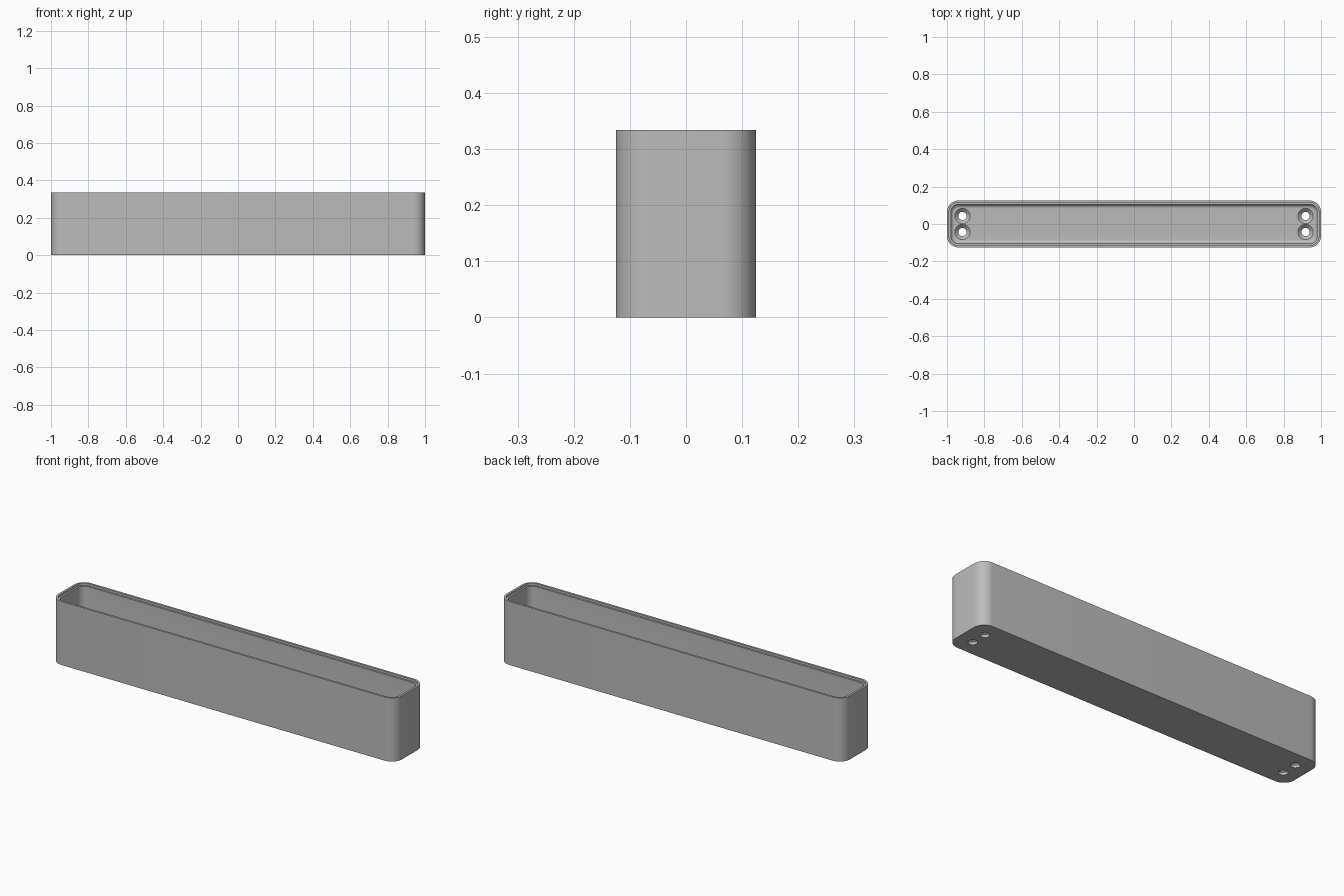
import bpy, bmesh, math

cube = bpy.data.objects.get("Cube")
if cube:
    bpy.data.objects.remove(cube, do_unlink=True)

LENGTH, DEPTH, HEIGHT = 2.0, 0.25, 0.334
CORNER, WALL, FLOOR, FILLET = 0.06, 0.021, 0.034, 0.02

grey = bpy.data.materials.new("plain grey")
grey.use_nodes = True
colour = (0.5, 0.5, 0.5, 1)
grey.diffuse_color = colour
grey.node_tree.nodes["Principled BSDF"].inputs["Base Color"].default_value = colour


def ring(bm, inset, z, steps=10):
    """Rounded rectangle of vertices, shrunk by inset."""
    r = CORNER - inset
    cx, cy = LENGTH / 2 - CORNER, DEPTH / 2 - CORNER
    verts = []
    for k, (sx, sy) in enumerate([(1, 1), (-1, 1), (-1, -1), (1, -1)]):
        for i in range(steps + 1):
            a = (k + i / steps) * math.pi / 2
            verts.append(bm.verts.new((sx * cx + r * math.cos(a), sy * cy + r * math.sin(a), z)))
    return verts


def skin(name, profile):
    """Closed solid lofted through (inset, height) rings."""
    bm = bmesh.new()
    rings = [ring(bm, d, z) for d, z in profile]
    n = len(rings[0])
    for low, high in zip(rings, rings[1:]):
        for i in range(n):
            j = (i + 1) % n
            bm.faces.new((low[i], low[j], high[j], high[i]))
    bm.faces.new(rings[0][::-1])
    bm.faces.new(rings[-1])
    return finish(name, bm)


def finish(name, bm):
    bmesh.ops.recalc_face_normals(bm, faces=bm.faces)
    mesh = bpy.data.meshes.new(name)
    bm.to_mesh(mesh)
    bm.free()
    mesh.materials.append(grey)
    obj = bpy.data.objects.new(name, mesh)
    bpy.context.collection.objects.link(obj)
    return obj


# Tray: outer wall, stepped rim, inner wall, rounded inner floor edge
profile = [(0, 0), (0, HEIGHT), (0.011, HEIGHT), (0.011, HEIGHT - 0.011), (WALL, HEIGHT - 0.011)]
for i in range(7):
    a = i / 6 * math.pi / 2
    profile.append((WALL + FILLET * (1 - math.cos(a)), FLOOR + FILLET * (1 - math.sin(a))))
tray = skin("tray", profile)

# Countersunk screw holes: two at each end
bm = bmesh.new()
SEGMENTS = 32
hole_profile = [(0.022, -0.02), (0.022, 0.014), (0.041, FLOOR - 0.002), (0.041, FLOOR + 0.015)]
for sx in (-1, 1):
    for sy in (-1, 1):
        loops = []
        for r, z in hole_profile:
            loops.append([bm.verts.new((sx * 0.917 + r * math.cos(t), sy * 0.043 + r * math.sin(t), z))
                          for t in (2 * math.pi * i / SEGMENTS for i in range(SEGMENTS))])
        for low, high in zip(loops, loops[1:]):
            for i in range(SEGMENTS):
                j = (i + 1) % SEGMENTS
                bm.faces.new((low[i], low[j], high[j], high[i]))
        bm.faces.new(loops[0][::-1])
        bm.faces.new(loops[-1])
cutter = finish("screw_hole_cutter", bm)
cutter.hide_render = True
cutter.display_type = 'WIRE'

cut = tray.modifiers.new("screw holes", 'BOOLEAN')
cut.operation = 'DIFFERENCE'
cut.solver = 'EXACT'
cut.object = cutter
bpy.context.view_layer.objects.active = tray
tray.select_set(True)
bpy.ops.object.modifier_apply(modifier=cut.name)
bpy.data.objects.remove(cutter, do_unlink=True)
bpy.ops.object.shade_smooth_by_angle(angle=math.radians(30))
